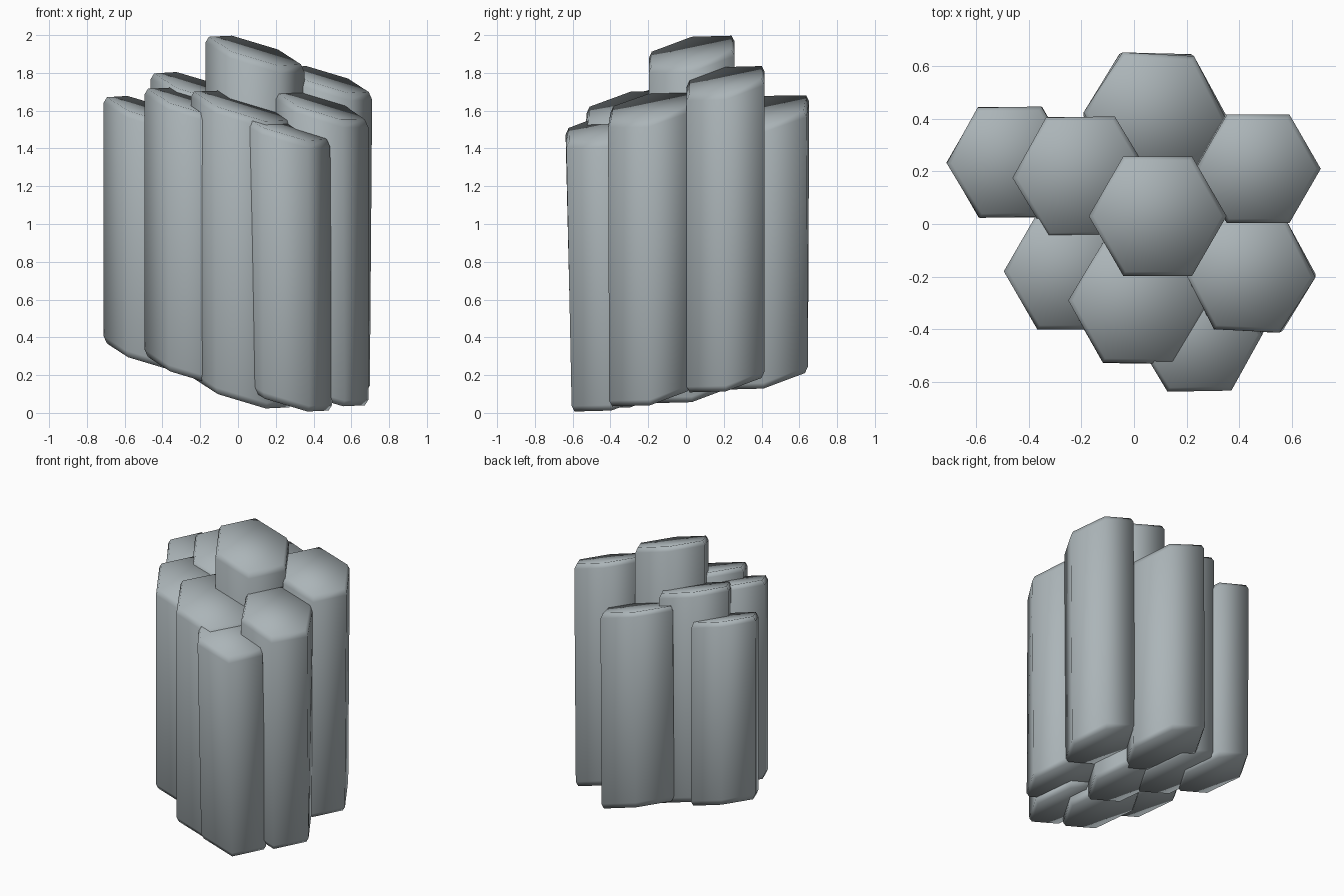
import bpy, bmesh, math

if "Cube" in bpy.data.objects:
    bpy.data.objects.remove(bpy.data.objects["Cube"])

stone = bpy.data.materials.new("grey stone")
stone.diffuse_color = (0.41, 0.46, 0.48, 1)
stone.use_nodes = True
stone.node_tree.nodes["Principled BSDF"].inputs["Base Color"].default_value = stone.diffuse_color

SLOPE_X, SLOPE_Y = -0.30, 0.20   # shared tilt of the column ends
INSET, DROP = 0.018, 0.035       # worn edge around each end


def column(name, x, y, r, top, bottom, turn=0, shift=(0, 0)):
    """Six-sided column with slanted, chamfered ends; shift moves the foot."""
    bm = bmesh.new()

    def ring(radius, level, lift, off, rot):
        verts = []
        for i in range(6):
            a = math.radians(60 * i + rot)
            dx, dy = radius * math.cos(a), radius * math.sin(a)
            z = level + SLOPE_X * dx + SLOPE_Y * dy + lift
            verts.append(bm.verts.new((x + off[0] + dx, y + off[1] + dy, z)))
        return verts

    rings = [ring(r - INSET, bottom, 0, shift, 0),
             ring(r, bottom, DROP, shift, 0),
             ring(r, top, -DROP, (0, 0), turn),
             ring(r - INSET, top, 0, (0, 0), turn)]
    for lo, hi in zip(rings, rings[1:]):
        for i in range(6):
            j = (i + 1) % 6
            bm.faces.new((lo[i], lo[j], hi[j], hi[i]))
    bm.faces.new(rings[0][::-1])
    bm.faces.new(rings[-1])
    for f in bm.faces:
        f.smooth = True
    mesh = bpy.data.meshes.new(name)
    bm.to_mesh(mesh)
    bm.free()
    mesh.materials.append(stone)
    bpy.context.collection.objects.link(bpy.data.objects.new(name, mesh))


# name, centre x, y, radius, top height, bottom height, twist, foot shift
column("centre_column", 0.09, 0.03, 0.262, 1.918, 0.13)
column("left_back_column", -0.47, 0.235, 0.242, 1.605, 0.30, 1)
column("left_middle_column", -0.20, 0.18, 0.262, 1.725, 0.23, 1)
column("back_column", 0.08, 0.41, 0.272, 1.60, 0.205, -3)
column("right_column", 0.472, 0.21, 0.238, 1.765, 0.18, 0, (-0.012, 0))
column("right_front_column", 0.44, -0.19, 0.25, 1.625, 0.11, -3)
column("front_column", 0.02, -0.295, 0.27, 1.625, 0.105, -1)
column("left_front_column", -0.24, -0.18, 0.255, 1.645, 0.225)
column("low_front_column", 0.245, -0.425, 0.243, 1.515, 0.08, 1, (0.01, 0.03))
